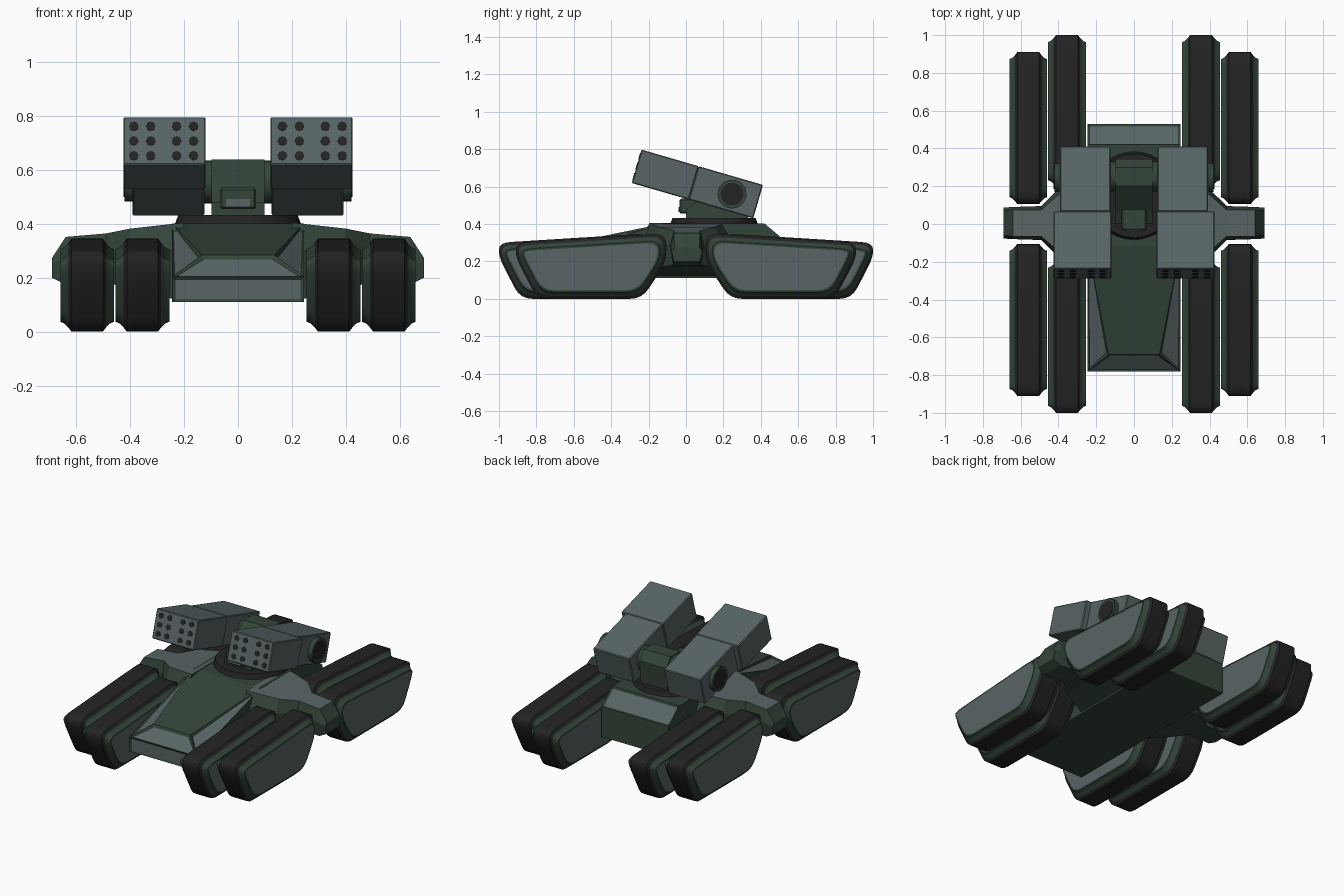
import bpy, bmesh
from math import radians, cos, sin, pi
from mathutils import Vector, Matrix

old = bpy.data.objects.get("Cube")
if old:
    bpy.data.objects.remove(old, do_unlink=True)


def material(name, r, g, b):
    m = bpy.data.materials.new(name)
    m.use_nodes = True
    m.diffuse_color = (r, g, b, 1)
    bsdf = m.node_tree.nodes["Principled BSDF"]
    bsdf.inputs["Base Color"].default_value = (r, g, b, 1)
    bsdf.inputs["Roughness"].default_value = 0.7
    return m


MATS = [material("armour_green", .034, .06, .042),
        material("plate_grey", .098, .13, .13),
        material("rubber_black", .017, .017, .017)]
GREEN, GREY, BLACK = range(3)


def finish(name, bm, smooth=False, bevel=0):
    bmesh.ops.recalc_face_normals(bm, faces=bm.faces)
    me = bpy.data.meshes.new(name)
    bm.to_mesh(me)
    bm.free()
    for m in MATS:
        me.materials.append(m)
    ob = bpy.data.objects.new(name, me)
    bpy.context.collection.objects.link(ob)
    if bevel:
        mod = ob.modifiers.new("edge_bevel", 'BEVEL')
        mod.width = bevel
        mod.segments = 1
    if smooth:
        bpy.ops.object.select_all(action='DESELECT')
        ob.select_set(True)
        bpy.context.view_layer.objects.active = ob
        bpy.ops.object.shade_smooth_by_angle(angle=radians(30))
    return ob


def loft(rings, bands, caps):
    """Skin closed rings; bands(i, j) gives the material of each quad."""
    bm = bmesh.new()
    loops = [[bm.verts.new(p) for p in ring] for ring in rings]
    n = len(loops[0])
    for i in range(len(loops) - 1):
        for j in range(n):
            k = (j + 1) % n
            f = bm.faces.new((loops[i][j], loops[i][k], loops[i + 1][k], loops[i + 1][j]))
            f.material_index = bands(i, j)
    for loop in (loops[0], loops[-1]):
        bm.faces.new(loop).material_index = caps
    return bm


def box(name, lo, hi, mat, matrix=Matrix(), bevel=0):
    lo, hi = Vector(lo), Vector(hi)
    bm = bmesh.new()
    bmesh.ops.create_cube(bm, size=1, matrix=matrix @ Matrix.Translation((lo + hi) / 2)
                          @ Matrix.Diagonal((*(hi - lo), 1)))
    for f in bm.faces:
        f.material_index = mat
    return finish(name, bm, bevel=bevel)


def cylinder(name, centre, r1, r2, depth, mat, rot=Matrix(), sides=24):
    bm = bmesh.new()
    bmesh.ops.create_cone(bm, cap_ends=True, segments=sides, radius1=r1, radius2=r2,
                          depth=depth, matrix=Matrix.Translation(centre) @ rot)
    for f in bm.faces:
        f.material_index = mat
    return finish(name, bm, smooth=True)


# Track pods: a rounded side profile lofted across the width
POD = [Vector(p) for p in ((0, .2), (.13, 0), (.69, 0), (.805, .22), (.805, .3), (0, .35))]


def inset(points, d):
    out = []
    for i, p in enumerate(points):
        a = (p - points[i - 1]).normalized()
        b = (points[(i + 1) % len(points)] - p).normalized()
        na, nb = Vector((-a.y, a.x)), Vector((-b.y, b.x))
        out.append(p + (na + nb) * (d / (1 + na.dot(nb))))
    return out


def rounded(points, r, steps=4):
    out = []
    for i, p in enumerate(points):
        a, b = points[i - 1] - p, points[(i + 1) % len(points)] - p
        s = p + a.normalized() * min(r, a.length * .45)
        e = p + b.normalized() * min(r, b.length * .45)
        for k in range(steps + 1):
            t = k / steps
            out.append(s * (1 - t) ** 2 + p * 2 * t * (1 - t) + e * t * t)
    return out


HALF = [(.1, .047), (.1, .037), (.085, .031), (.07, .016), (.058, 0)]
SECTION = [(-x, d) for x, d in HALF] + [(x, d) for x, d in reversed(HALF)]


def pod(name, x, start, way):
    rings = [[(x + dx, way * (start + p.x), p.y) for p in rounded(inset(POD, d), .065)]
             for dx, d in SECTION]
    finish(name, loft(rings, lambda i, j: BLACK if 3 <= i <= 5 else GREEN, GREY), smooth=True)


for side, sx in (("left", 1), ("right", -1)):
    for end, way in (("front", -1), ("rear", 1)):
        pod(f"{end}_{side}_outer_track", sx * .56, .105, way)
        pod(f"{end}_{side}_inner_track", sx * .355, .195, way)

# Hull: wedge nose with inset armour plates
bm = bmesh.new()
for x, y, z in ((.245, -.78, .11), (.245, .53, .11), (.245, -.78, .205), (.135, -.69, .285),
                (.245, -.12, .402), (.245, .42, .402), (.245, .53, .31)):
    for s in (1, -1):
        bm.verts.new((s * x, y, z))
bmesh.ops.convex_hull(bm, input=bm.verts)
bmesh.ops.dissolve_limit(bm, angle_limit=radians(1), verts=bm.verts, edges=bm.edges)
bmesh.ops.recalc_face_normals(bm, faces=bm.faces)
plates = []
for f in bm.faces:
    n = f.normal
    nose = n.y < -.4
    rear_slope = n.y > .3 and n.z > .3
    cheek = .1 < abs(n.x) < .95 and n.z > .1
    if nose or rear_slope or cheek:
        plates.append(f)
bmesh.ops.inset_individual(bm, faces=plates, thickness=.017, depth=-.008)
for f in plates:
    f.material_index = GREY
finish("hull", bm)

# Side arms: x, half width, top half width, bottom, middle and top heights
ARM = [(.2, .26, .2, .11, .3, .405), (.4, .18, .15, .165, .3, .383),
       (.49, .09, .07, .18, .29, .365), (.64, .085, .07, .175, .27, .352),
       (.69, .082, .065, .2, .255, .275)]
for side, sx in (("left", 1), ("right", -1)):
    rings = [[(sx * x, y + .005, z) for y, z in ((-w, zm), (-t, zt), (t, zt), (w, zm),
                                                 (w * .85, zb), (-w * .85, zb))]
             for x, w, t, zb, zm, zt in ARM]
    finish(f"{side}_arm", loft(rings, lambda i, j: GREY if j == 1 and i < 3 else GREEN, GREEN))

# Turret: ring, mount, axle and sight
ACROSS = Matrix.Rotation(pi / 2, 4, 'Y')
cylinder("turret_ring", (0, .15, .415), .235, .222, .035, BLACK, sides=32)
MOUNT = ((0, .43), (.33, .43), (.345, .58), (.3, .64), (.2, .64), (.06, .52), (0, .48))
finish("turret_mount", loft([[(x, y, z) for y, z in MOUNT] for x in (-.098, .098)],
                            lambda i, j: GREEN, GREEN))
cylinder("launcher_axle", (0, .252, .556), .08, .08, .25, GREEN, ACROSS)
box("sight_housing", (-.067, -.035, .455), (.067, .11, .535), GREEN, bevel=.008)
box("sight_window", (-.045, -.04, .465), (.045, -.032, .492), GREY)

# Launchers: tilted boxes, muzzle grid and side hubs
TILT = Matrix.Translation((0, .061, .614)) @ Matrix.Rotation(radians(-16.2), 4, 'X')


def muzzles(name, sx):
    bm = bmesh.new()
    for x in (.165, .228, .324, .387):
        for row in (-1, 0, 1):
            at = TILT @ Matrix.Translation((sx * x, -.337, row * .057))
            bmesh.ops.create_cone(bm, cap_ends=True, segments=8, radius1=.018, radius2=.018,
                                  depth=.007, matrix=at @ Matrix.Rotation(pi / 2, 4, 'X'))
    for f in bm.faces:
        f.material_index = BLACK
    finish(name, bm)


for side, sx in (("left", 1), ("right", -1)):
    def span(a, b):
        return sorted((sx * a, sx * b))
    for part, inner, outer, y0, y1 in (("front", .12, .426, -.338, -.02),
                                       ("rear", .125, .392, -.021, .338)):
        a, b = span(inner, outer)
        box(f"{side}_launcher_{part}", (a, y0, -.093), (b, y1, .093), GREY, TILT, bevel=.005)
    muzzles(f"{side}_muzzles", sx)
    cylinder(f"{side}_hub", (sx * .4, .246, .56), .077, .077, .044, GREEN, ACROSS)
    cylinder(f"{side}_hub_cap", (sx * .42, .246, .56), .06, .06, .01, BLACK, ACROSS)
